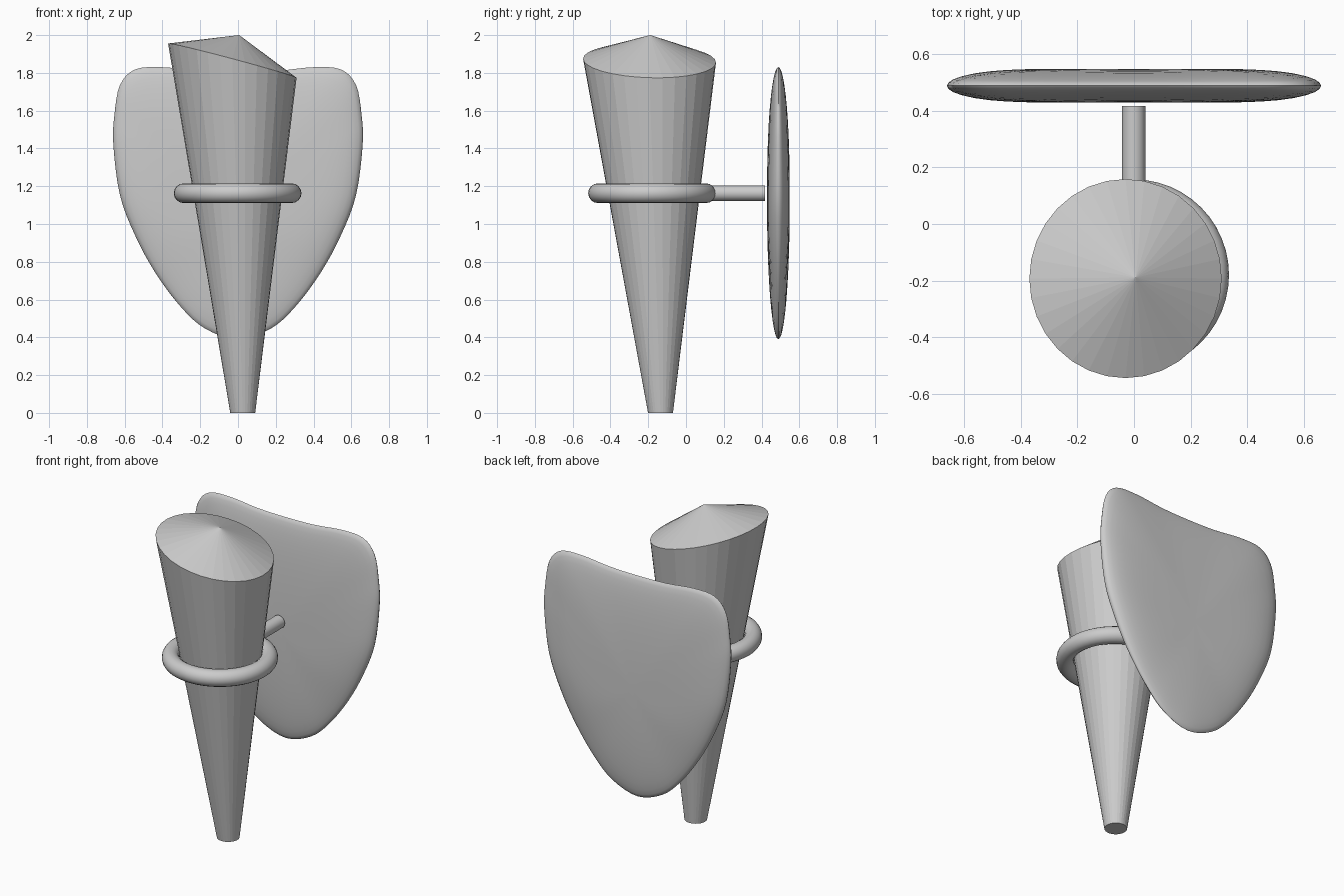
import bpy, bmesh, math
from mathutils import Vector

if "Cube" in bpy.data.objects:
    bpy.data.objects.remove(bpy.data.objects["Cube"])


def finish(bm, name, smooth_angle=None):
    bmesh.ops.recalc_face_normals(bm, faces=bm.faces)
    mesh = bpy.data.meshes.new(name)
    bm.to_mesh(mesh)
    bm.free()
    ob = bpy.data.objects.new(name, mesh)
    bpy.context.collection.objects.link(ob)
    if smooth_angle:
        smooth(ob, smooth_angle)
    return ob


def smooth(ob, degrees):
    bpy.ops.object.select_all(action='DESELECT')
    ob.select_set(True)
    bpy.context.view_layer.objects.active = ob
    bpy.ops.object.shade_smooth_by_angle(angle=math.radians(degrees))


def bridge(bm, a, b):
    n = len(a)
    for i in range(n):
        j = (i + 1) % n
        bm.faces.new((a[i], a[j], b[j], b[i]))


def fan(bm, ring, tip):
    for i in range(len(ring)):
        bm.faces.new((ring[i], ring[(i + 1) % len(ring)], tip))


# Tapered torch body with a slanted conical cap
def ring_points(bm, centre, radius, u, v, sides=32):
    return [bm.verts.new(centre + radius * (u * math.cos(t) + v * math.sin(t)))
            for t in (2 * math.pi * i / sides for i in range(sides))]


bm = bmesh.new()
u = Vector((0.675, 0, -0.18)).normalized()
v = Vector((0, 0.7, -0.02)).normalized()
rim_centre = Vector((-0.03, -0.193, 1.865))
foot = ring_points(bm, Vector((0.025, -0.135, 0)), 0.066, Vector((1, 0, 0)), Vector((0, 1, 0)))
rim = ring_points(bm, rim_centre, 0.352, u, v)
bridge(bm, foot, rim)
bm.faces.new(foot)
fan(bm, rim, bm.verts.new(rim_centre + u.cross(v).normalized() * 0.14))
finish(bm, "torch_body")

# Holding ring
bpy.ops.mesh.primitive_torus_add(location=(-0.002, -0.18, 1.163), major_radius=0.286,
                                 minor_radius=0.052, major_segments=48, minor_segments=16)
ring = bpy.context.object
ring.name = "holder_ring"
smooth(ring, 40)

# Bracket arm running back from the ring
bpy.ops.mesh.primitive_cylinder_add(vertices=32, radius=0.041, depth=0.31,
                                    location=(-0.001, 0.262, 1.163),
                                    rotation=(math.pi / 2, 0, 0))
arm = bpy.context.object
arm.name = "bracket_arm"
smooth(arm, 40)

# Shield-shaped wall plate: lens section swept from outline to centre
half = [(0, 1.805), (0.2, 1.81), (0.4, 1.83), (0.545, 1.818), (0.625, 1.735), (0.654, 1.58),
        (0.66, 1.42), (0.625, 1.153), (0.545, 0.94), (0.44, 0.746),
        (0.307, 0.566), (0.175, 0.447), (0, 0.39)]
pts = [Vector(p) for p in half + [(-x, z) for x, z in half[-2:0:-1]]]
outline = []
for i in range(len(pts)):
    p0, p1, p2, p3 = (pts[(i + k) % len(pts)] for k in (-1, 0, 1, 2))
    for t in (0, 0.25, 0.5, 0.75):
        outline.append(0.5 * (2 * p1 + (p2 - p0) * t + (2 * p0 - 5 * p1 + 4 * p2 - p3) * t ** 2
                              + (3 * p1 - p0 - 3 * p2 + p3) * t ** 3))

bm = bmesh.new()
mid = Vector((0, 1.1))
plate_y, thick, steps = 0.489, 0.06, 12
edge = [bm.verts.new((p.x, plate_y, p.y)) for p in outline]
for side in (-1, 1):
    last = edge
    for k in range(steps - 1, 0, -1):
        s = math.sin(k / steps * math.pi / 2)
        loop = []
        for p in outline:
            d = p - mid
            n = 2 + 4 * (d.x / d.length) ** 4
            q = mid + d * s
            loop.append(bm.verts.new((q.x, plate_y + side * thick * math.sqrt(1 - s ** n), q.y)))
        bridge(bm, last, loop)
        last = loop
    fan(bm, last, bm.verts.new((mid.x, plate_y + side * thick, mid.y)))
finish(bm, "wall_plate", 60)
